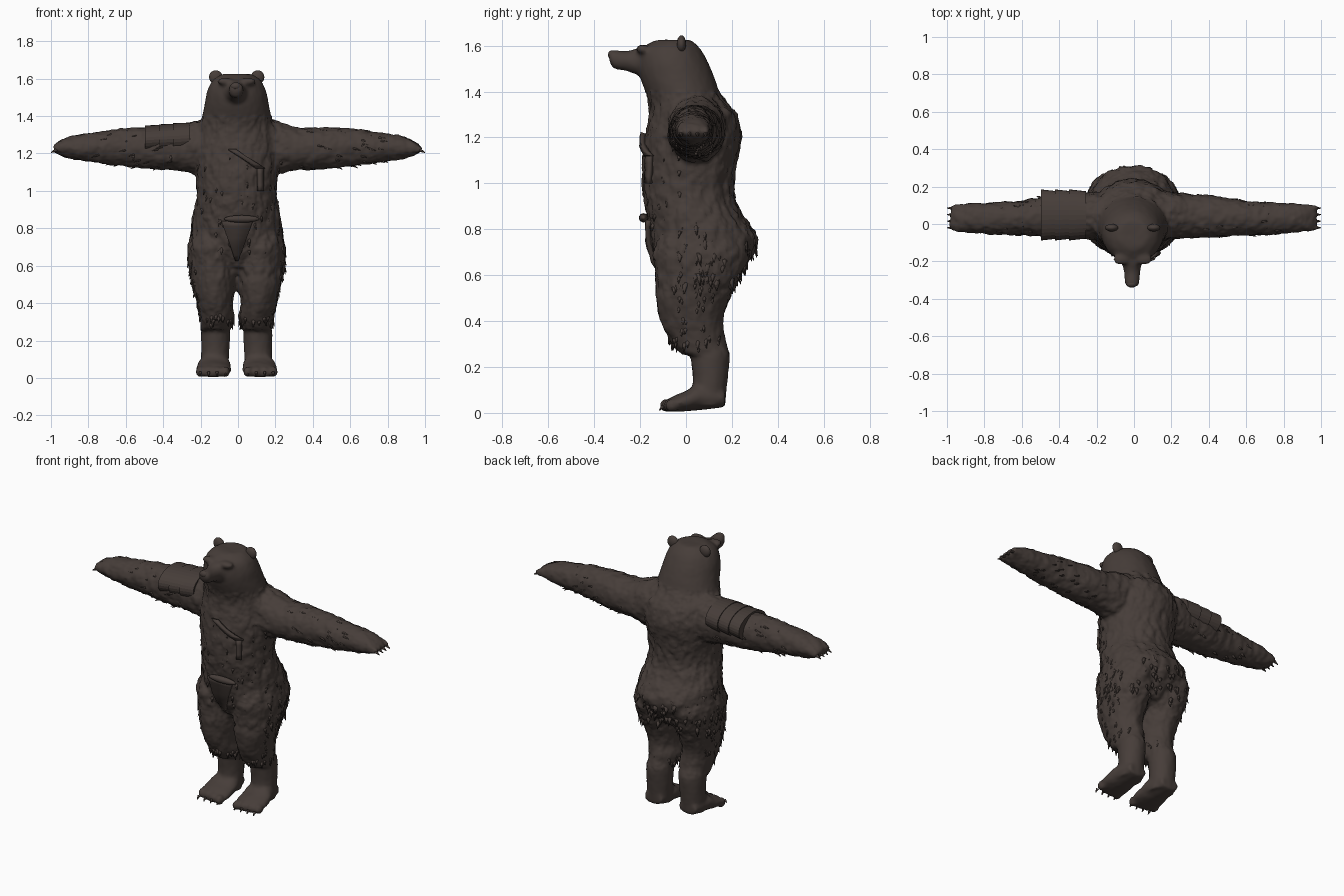
import bpy, bmesh, math, random
from mathutils import Vector, Matrix, noise

random.seed(4)
if "Cube" in bpy.data.objects:
    bpy.data.objects.remove(bpy.data.objects["Cube"])

fur = bpy.data.materials.new("dark brown fur")
color = (0.062, 0.047, 0.041, 1)
fur.diffuse_color = color
fur.use_nodes = True
fur.node_tree.nodes["Principled BSDF"].inputs["Base Color"].default_value = color
MID = -0.007


def finish(bm, name, smooth=True):
    bmesh.ops.recalc_face_normals(bm, faces=bm.faces)
    mesh = bpy.data.meshes.new(name)
    bm.to_mesh(mesh)
    bm.free()
    obj = bpy.data.objects.new(name, mesh)
    bpy.context.collection.objects.link(obj)
    mesh.materials.append(fur)
    for p in mesh.polygons:
        p.use_smooth = smooth
    return obj


def catmull(a, b, c, d, t):
    return 0.5 * (2*b + (c-a)*t + (2*a - 5*b + 4*c - d)*t*t + (3*b - a - 3*c + d)*t**3)


def loft(bm, axis, rows, side=1, steps=4, count=32):
    """Elliptical sections (position, low, high, low, high) along an axis."""
    dense = []
    for i in range(len(rows) - 1):
        quad = [rows[max(i-1, 0)], rows[i], rows[i+1], rows[min(i+2, len(rows)-1)]]
        for s in range(steps):
            dense.append([catmull(*v, s / steps) for v in zip(*quad)])
    dense.append(rows[-1])
    rings = []
    for pos, a0, a1, b0, b1 in dense:
        ring = []
        for k in range(count):
            ang = math.tau * k / count
            a = (a0 + a1) / 2 + (a1 - a0) / 2 * math.cos(ang)
            b = (b0 + b1) / 2 + (b1 - b0) / 2 * math.sin(ang)
            x, y, z = {"x": (pos, a, b), "y": (a, pos, b), "z": (a, b, pos)}[axis]
            ring.append(bm.verts.new((MID + side * x, y, z)))
        rings.append(ring)
    for r, q in zip(rings, rings[1:]):
        for k in range(count):
            n = (k + 1) % count
            bm.faces.new((r[k], r[n], q[n], q[k]))
    bm.faces.new(rings[0][::-1])
    bm.faces.new(rings[-1])


def ball(bm, loc, size):
    bmesh.ops.create_uvsphere(bm, u_segments=16, v_segments=10, radius=1,
                              matrix=Matrix.Translation(loc) @ Matrix.Diagonal((*size, 1)))


def cone(bm, base, direction, radius, length, flat=1):
    d = Vector(direction).normalized()
    m = (Matrix.Translation(Vector(base) + d * length / 2)
         @ d.to_track_quat("Z", "Y").to_matrix().to_4x4() @ Matrix.Diagonal((1, flat, 1, 1)))
    bmesh.ops.create_cone(bm, cap_ends=True, segments=6, radius1=radius, radius2=0.002,
                          depth=length, matrix=m)


# Body: torso and head, muzzle, arms, legs and feet fused into one skin
TORSO = [(.56, .13, -.06, .18), (.66, .22, -.13, .27), (.76, .245, -.16, .315),
         (.86, .235, -.17, .25), (.96, .215, -.19, .21), (1.08, .22, -.19, .22),
         (1.2, .235, -.18, .24), (1.3, .225, -.16, .22), (1.38, .19, -.17, .155),
         (1.46, .172, -.2, .125), (1.53, .158, -.21, .095), (1.59, .13, -.19, .06),
         (1.625, .08, -.13, .02)]
MUZZLE = [(-.335, -.03, .025, 1.535, 1.575), (-.315, -.042, .035, 1.5, 1.582),
          (-.26, -.046, .04, 1.49, 1.576), (-.21, -.06, .052, 1.47, 1.59),
          (-.12, -.12, .11, 1.42, 1.61)]
ARM = [(.12, -.08, .17, 1.08, 1.385), (.22, -.08, .17, 1.09, 1.375),
       (.32, -.075, .16, 1.11, 1.34), (.45, -.07, .15, 1.115, 1.34),
       (.6, -.06, .125, 1.13, 1.335), (.75, -.055, .115, 1.15, 1.315),
       (.88, -.045, .11, 1.17, 1.295), (.95, -.04, .1, 1.19, 1.265),
       (.975, -.02, .08, 1.205, 1.245)]
THIGH = [(.255, .035, .19, -.02, .17), (.32, .012, .2, -.07, .17), (.4, .02, .215, -.11, .16),
         (.5, .005, .24, -.13, .19), (.6, -.01, .257, -.13, .24),
         (.7, 0, .26, -.14, .27), (.78, .03, .24, -.1, .22)]
SHIN = [(.03, .045, .19, 0, .17), (.13, .04, .19, .03, .18), (.25, .035, .19, .02, .19),
        (.31, .04, .18, .03, .17)]
FOOT = [(-.09, .05, .19, .005, .05), (-.05, .03, .215, .005, .075), (.01, .03, .215, .008, .1),
        (.06, .035, .205, .012, .13), (.17, .06, .18, .025, .1)]

bm = bmesh.new()
loft(bm, "z", [(z, -w, w, a, b) for z, w, a, b in TORSO])
loft(bm, "y", MUZZLE)
for side in (-1, 1):
    loft(bm, "x", ARM, side)
    loft(bm, "z", THIGH, side)
    loft(bm, "z", SHIN, side)
    loft(bm, "y", FOOT, side)
    ball(bm, (MID + side * .06, -.19, 1.585), (.045, .03, .02))    # brow
    for i in range(4):                                             # toes and fingers
        ball(bm, (MID + side * (.06 + .045 * i), -.085 + .008 * i, .033), (.025, .03, .03))
        ball(bm, (side * .955, -.02 + .035 * i, 1.225), (.03, .018, .022))
body = finish(bm, "body")
bpy.context.view_layer.objects.active = body
remesh = body.modifiers.new("fuse", "REMESH")
remesh.mode = "VOXEL"
remesh.voxel_size = 0.011
relax = body.modifiers.new("relax", "SMOOTH")
relax.iterations = 4
for m in ("fuse", "relax"):
    bpy.ops.object.modifier_apply(modifier=m)


def shaggy(p):
    """How rough the coat is at a point."""
    if p.z > 1.4 or p.z < .25:
        return .15
    if abs(p.x) > .26:
        return .7
    return 1 if p.z > .5 else .6


moves = []
for v in body.data.vertices:
    p = v.co
    n = noise.noise(Vector((p.x * 28, p.y * 28, p.z * 18))) + .6 * noise.noise(p * 60)
    moves.append(p + v.normal * n * .009 * shaggy(p))
for v, p in zip(body.data.vertices, moves):
    v.co = p
body.data.materials.clear()
body.data.materials.append(fur)
for p in body.data.polygons:
    p.use_smooth = True
body.data.update()

# Fur tufts placed on the skin
bm = bmesh.new()


def tuft(origin, direction, flow, size):
    hit, loc, nor, _ = body.ray_cast(Vector(origin), Vector(direction).normalized())
    if hit:
        d = Vector(flow) + nor * random.uniform(.15, .4)
        cone(bm, loc - nor * size * .35, d, size * .6, size * random.uniform(1.2, 2), .6)


def around(low=0, high=math.tau):
    a = random.uniform(low, high)
    return math.cos(a), math.sin(a), 0


down = (0, 0, -1)
for i in range(130):      # rump and hips
    tuft((MID, .05, random.uniform(.56, .84)), around(-.3, math.pi + .3), down, .028)
for i in range(60):       # belly and chest
    tuft((MID, 0, random.uniform(.68, 1.2)), around(math.pi, math.tau), down, .02)
for side in (-1, 1):
    for i in range(28):   # knee cuffs
        tuft((side * .11, .06, random.uniform(.29, .34)), around(), down, .022)
    for i in range(30):   # outer thighs
        tuft((side * .12, .03, random.uniform(.36, .6)), (side, random.uniform(-1, 1), 0), down, .018)
    for i in range(50):   # arms
        a = random.uniform(0, math.tau)
        tuft((side * random.uniform(.28, .78), .04, 1.23), (0, math.cos(a), math.sin(a)),
             (side, 0, -.3), .02)
finish(bm, "fur_tufts")

# Ears, nose and claws
bm = bmesh.new()
for side in (-1, 1):
    ball(bm, (MID + side * .112, -.02, 1.608), (.036, .02, .037))
finish(bm, "ears")
bm = bmesh.new()
ball(bm, (MID - .005, -.322, 1.56), (.028, .018, .02))
finish(bm, "nose")
bm = bmesh.new()
for side in (-1, 1):
    for i in range(4):
        cone(bm, (side * .965, -.02 + .035 * i, 1.222), (side, 0, -.5), .012, .039)
        cone(bm, (MID + side * (.06 + .045 * i), -.1, .03), (0, -.5, -.6), .009, .025)
finish(bm, "claws")

# Overlapping plates on the right shoulder
for i in range(3):
    bm = bmesh.new()
    x = .25 + .075 * i
    loft(bm, "x", [(x, -.078, .175, 1.2, 1.365 - .006 * i),
                   (x + .09, -.088, .185, 1.19, 1.362 - .006 * i)], -1)
    finish(bm, "shoulder_plate", False)


def ribbon(name, points, thick=.012):
    """A band draped on the front, through (x, z, half width) points."""
    bm = bmesh.new()
    pairs = []
    for x, z, w in points:
        pair = []
        for dx in (-w, w):
            hit, loc, _, _ = body.ray_cast(Vector((x + dx, -1, z)), Vector((0, 1, 0)))
            y = loc.y if hit else -.15
            pair.append(bm.verts.new((x + dx, y - thick, z)))
        pairs.append(pair)
    for (a, b), (c, d) in zip(pairs, pairs[1:]):
        bm.faces.new((a, b, d, c))
    obj = finish(bm, name)
    solid = obj.modifiers.new("thickness", "SOLIDIFY")
    solid.thickness = .022
    solid.offset = 0


# Chest strap, waist flap and its buckle
ribbon("chest_strap", [(-.03 + .03 * i, 1.22 - .02 * i, .02) for i in range(6)])
ribbon("strap_end", [(.12, 1.12 - .03 * i, .013) for i in range(5)])
ribbon("waist_flap", [(-.005, .84 - .03 * i, .085 - .011 * i) for i in range(8)])
bm = bmesh.new()
ball(bm, (.02, -.185, .85), (.095, .02, .02))
finish(bm, "buckle")
